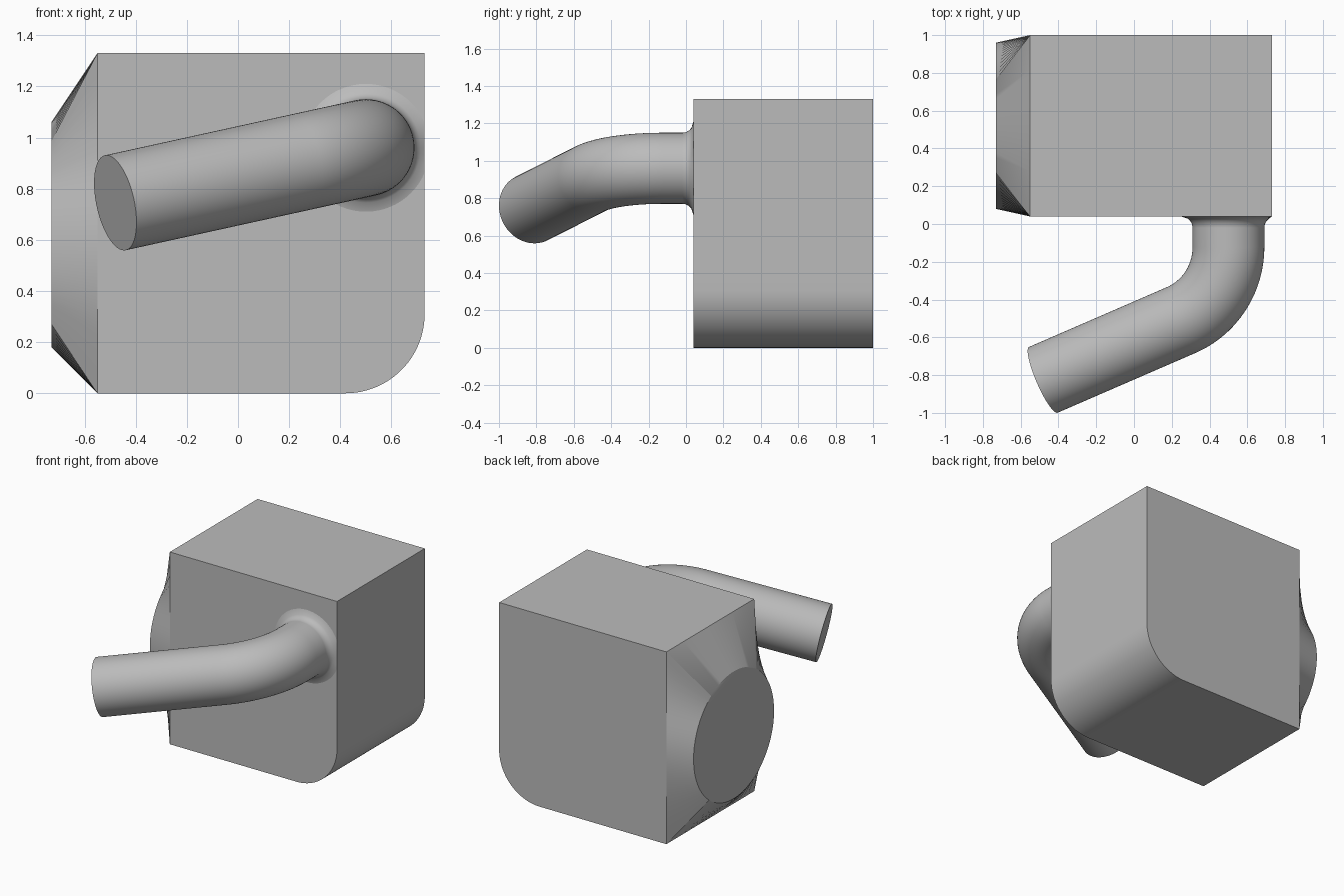
import bpy, bmesh, math
from mathutils import Vector, Matrix

cube = bpy.data.objects.get("Cube")
if cube:
    bpy.data.objects.remove(cube, do_unlink=True)

grey = bpy.data.materials.new("plain grey")
grey.use_nodes = True
colour = (0.5, 0.5, 0.5, 1)
grey.diffuse_color = colour
grey.node_tree.nodes["Principled BSDF"].inputs["Base Color"].default_value = colour

LEFT, RIGHT, FRONT, BACK, TOP = -0.55, 0.73, 0.04, 1.0, 1.33


def skin(name, rings):
    """Closed solid through a list of equally long rings of points."""
    bm = bmesh.new()
    loops = [[bm.verts.new(p) for p in ring] for ring in rings]
    n = len(loops[0])
    for a, b in zip(loops, loops[1:]):
        for i in range(n):
            j = (i + 1) % n
            bm.faces.new((a[i], a[j], b[j], b[i]))
    bm.faces.new(loops[0])
    bm.faces.new(loops[-1])
    bmesh.ops.recalc_face_normals(bm, faces=bm.faces)
    mesh = bpy.data.meshes.new(name)
    bm.to_mesh(mesh)
    bm.free()
    mesh.materials.append(grey)
    obj = bpy.data.objects.new(name, mesh)
    bpy.context.collection.objects.link(obj)
    bpy.ops.object.select_all(action="DESELECT")
    obj.select_set(True)
    bpy.context.view_layer.objects.active = obj
    bpy.ops.object.shade_smooth_by_angle(angle=math.radians(30))
    return obj


# Block with one rounded lower edge
r = 0.31
profile = [(LEFT, 0), (LEFT, TOP), (RIGHT, TOP)]
for i in range(25):
    a = math.pi / 2 * i / 24
    profile.append((RIGHT - r + r * math.cos(a), r - r * math.sin(a)))
skin("block", [[(x, y, z) for x, z in profile] for y in (FRONT, BACK)])

# Side boss: rectangle blending into a circle
cy, cz, radius = 0.52, 0.62, 0.44
corners = [math.atan2(z - cz, y - cy) for y in (FRONT, BACK) for z in (0, TOP)]
angles = sorted(corners + [math.tau * i / 96 - math.pi for i in range(96)])
base, cap = [], []
for a in angles:
    c, s = math.cos(a), math.sin(a)
    reach_y = ((BACK if c > 0 else FRONT) - cy) / c if abs(c) > 1e-6 else 9
    reach_z = ((TOP if s > 0 else 0) - cz) / s if abs(s) > 1e-6 else 9
    d = min(reach_y, reach_z)
    base.append((LEFT, cy + d * c, cz + d * s))
    cap.append((-RIGHT, cy + radius * c, cz + radius * s))
skin("side_boss", [base, cap])

# Bent pipe with a small fillet where it meets the block
bend = Vector((0.5, -0.4, 0.96))
end = Vector((-0.48, -0.825, 0.745))
out = Vector((0, -1, 0))
along = (end - bend).normalized()
turn = out.angle(along)
axis = out.cross(along).normalized()
bend_radius, pipe_radius, fillet = 0.42, 0.19, 0.06
start = bend - out * bend_radius * math.tan(turn / 2)
centre = start + axis.cross(out) * bend_radius

stations = []  # centre, rotation, radius
for i in range(9):
    a = math.pi / 2 * i / 8
    y = FRONT - fillet * math.sin(a)
    stations.append((Vector((bend.x, y, bend.z)), Matrix.Identity(3),
                     pipe_radius + fillet * (1 - math.sin(math.acos(min(1, 1 - math.sin(a)))))))
for i in range(33):
    turned = Matrix.Rotation(turn * i / 32, 3, axis)
    stations.append((centre + turned @ (start - centre), turned, pipe_radius))
stations.append((end, turned, pipe_radius))

rings = []
for point, rot, rad in stations:
    ring = []
    for i in range(64):
        a = math.tau * i / 64
        p = point + rot @ Vector((rad * math.cos(a), 0, rad * math.sin(a)))
        p.x = min(p.x, RIGHT)
        ring.append(p)
    rings.append(ring)
skin("bent_pipe", rings)
